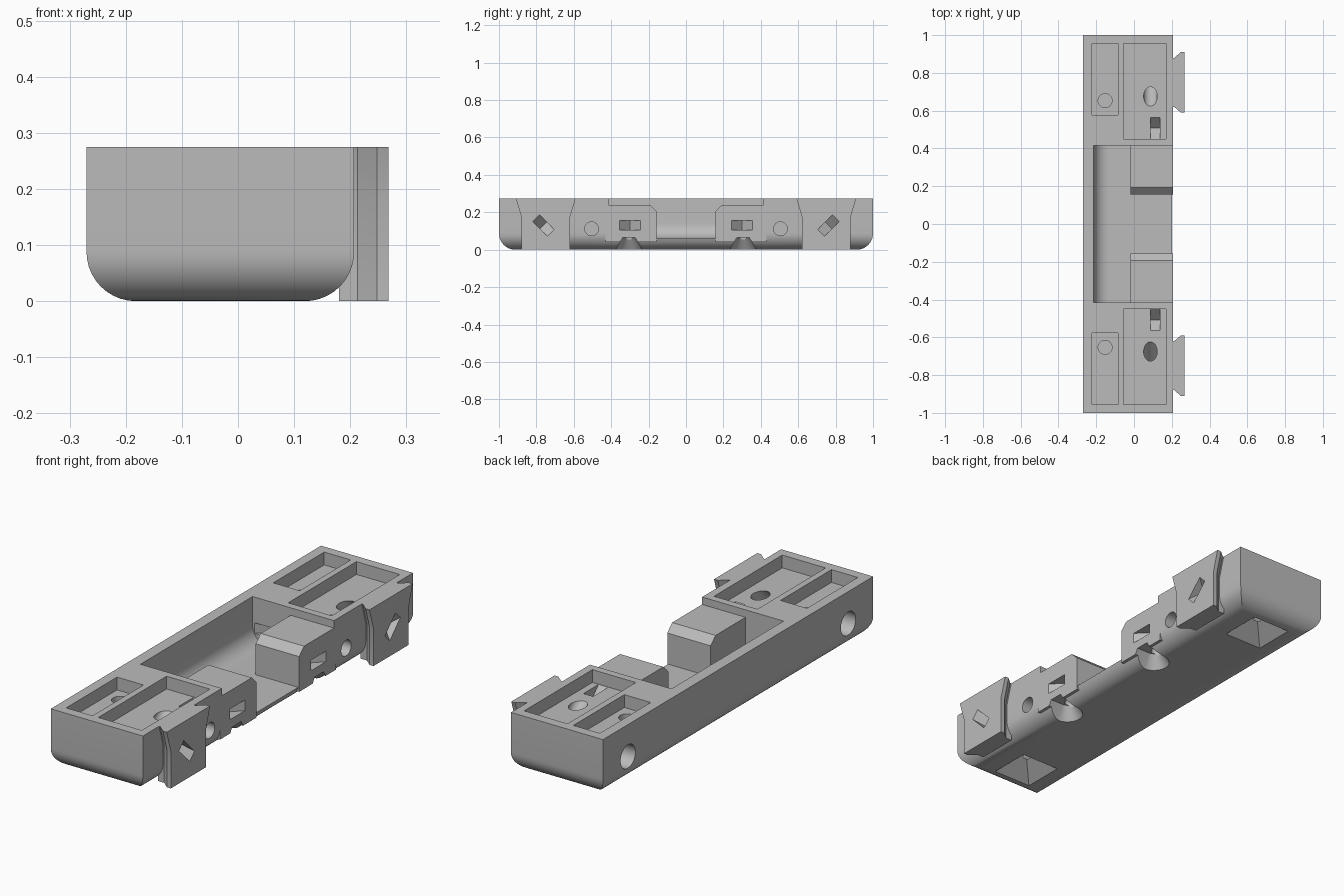
import bpy, bmesh, math
from mathutils import Vector, Matrix

old = bpy.data.objects.get("Cube")
if old:
    bpy.data.objects.remove(old, do_unlink=True)

grey = bpy.data.materials.new("plain grey")
grey.use_nodes = True
grey.diffuse_color = (0.5, 0.5, 0.5, 1)
grey.node_tree.nodes["Principled BSDF"].inputs["Base Color"].default_value = (0.5, 0.5, 0.5, 1)


def finish(bm, name):
    bmesh.ops.recalc_face_normals(bm, faces=bm.faces)
    mesh = bpy.data.meshes.new(name)
    bm.to_mesh(mesh)
    bm.free()
    mesh.materials.append(grey)
    ob = bpy.data.objects.new(name, mesh)
    bpy.context.collection.objects.link(ob)
    return ob


def loft(name, rings):
    """Solid through matching rings of points, capped at both ends."""
    bm = bmesh.new()
    rows = [[bm.verts.new(p) for p in ring] for ring in rings]
    n = len(rows[0])
    bm.faces.new(rows[0])
    bm.faces.new(rows[-1])
    for a, b in zip(rows, rows[1:]):
        for i in range(n):
            bm.faces.new((a[i], a[(i + 1) % n], b[(i + 1) % n], b[i]))
    return finish(bm, name)


def box(name, x, y, z):
    return loft(name, [[(x[0], y[0], h), (x[1], y[0], h), (x[1], y[1], h), (x[0], y[1], h)] for h in z])


def rod(name, start, end, r):
    a, b = Vector(start), Vector(end)
    turn = (b - a).to_track_quat('Z', 'Y').to_matrix().to_4x4()
    bm = bmesh.new()
    bmesh.ops.create_cone(bm, cap_ends=True, segments=32, radius1=r, radius2=r,
                          depth=(b - a).length, matrix=Matrix.Translation((a + b) / 2) @ turn)
    return finish(bm, name)


def v_notch(name, centre, along, inward):
    """V-shaped slot sunk into a face."""
    c, u, n = Vector(centre), Vector(along).normalized() * 0.056, Vector(inward)
    side = u.cross(n).normalized() * 0.025
    ring = [c + u - n * 0.01, c + u, c + n * 0.056, c - u, c - u - n * 0.01]
    return loft(name, [[p + side for p in ring], [p - side for p in ring]])


def combine(tool, operation='DIFFERENCE'):
    mod = body.modifiers.new(tool.name, 'BOOLEAN')
    mod.operation, mod.solver, mod.object = operation, 'EXACT', tool
    bpy.context.view_layer.objects.active = body
    bpy.ops.object.modifier_apply(modifier=mod.name)
    bpy.data.objects.remove(tool, do_unlink=True)


# Main body, rounded along the back, ends and underside
XB, XF, TOP, FLOOR = -0.27, 0.207, 0.275, 0.06
bm = bmesh.new()
bmesh.ops.create_cube(bm, size=1)
for v in bm.verts:
    v.co = (XF if v.co.x > 0 else XB, 2 * v.co.y, TOP if v.co.z > 0 else 0)
rounded = []
for e in bm.edges:
    a, b = e.verts[0].co, e.verts[1].co
    vertical_back = a.x == b.x == XB and a.z != b.z
    under = a.z == b.z == 0 and not a.x == b.x == XF
    if vertical_back or under:
        rounded.append(e)
bmesh.ops.bevel(bm, geom=rounded, offset=0.088, segments=10, profile=0.5, affect='EDGES')
body = finish(bm, "mounting_bracket")

# Chamfer under the joint face
combine(loft("chamfer", [[(0.188, y, -0.001), (0.22, y, -0.001), (0.22, y, 0.031)] for y in (-1.1, 1.1)]))

# Central tray with a curved back floor
R = 0.08
profile = [(-0.215, 0.4), (0.3, 0.4), (0.3, FLOOR)]
for i in range(11):
    t = math.radians(270 - 9 * i)
    profile.append((-0.215 + R + R * math.cos(t), FLOOR + R + R * math.sin(t)))
combine(loft("tray", [[(x, y, z) for x, z in profile] for y in (-0.415, 0.415)]))

for s in (1, -1):
    # Chamfered block at each end of the tray
    section = [(0.43, 0.04), (0.157, 0.04), (0.157, 0.205), (0.193, 0.24), (0.43, 0.24)]
    combine(loft("tray_block", [[(x, s * y, z) for y, z in section] for x in (-0.018, XF)]), 'UNION')

    # Dovetail tongue, flared towards its top
    rings = []
    for z, w in ((0, 0.13), (0.175, 0.13), (TOP, 0.16)):
        half = [(0.18, w - 0.03), (0.213, w - 0.03), (0.248, w), (0.268, w)]
        outline = half + [(x, -y) for x, y in reversed(half)]
        rings.append([(x, s * 0.75 + y, z) for x, y in outline])
    combine(loft("dovetail", rings), 'UNION')

    # Recesses in the top face
    combine(box("large_recess", (-0.055, 0.17), (s * 0.45, s * 0.955), (0.215, 0.4)))
    combine(box("small_recess", (-0.222, -0.085), (s * 0.578, s * 0.955), (0.215, 0.4)))

    # Round bores
    combine(rod("small_recess_bore", (-0.153, s * 0.653, 0.3), (-0.153, s * 0.653, 0.11), 0.037))
    combine(rod("front_bore", (0.3, s * 0.505, 0.112), (0.1, s * 0.505, 0.112), 0.037))
    combine(rod("back_bore", (-0.4, s * 0.815, 0.125), (-0.04, s * 0.815, 0.125), 0.055))
    combine(rod("slanted_bore", (0.087, s * 0.635, 0.255), (0.087, s * 0.79, 0.1), 0.036))

    # V-shaped slots
    combine(v_notch("block_notch", (XF, s * 0.3, 0.13), (0, 1, 0), (-1, 0, 0)))
    combine(v_notch("dovetail_notch", (0.268, s * 0.762, 0.13), (0, s, 1), (-1, 0, 0)))
    combine(v_notch("recess_notch", (0.112, s * 0.507, 0.215), (0, 1, 0), (0, 0, -1)))
    combine(v_notch("tray_wall_notch", (-0.15, s * 0.415, 0.13), (1, 0, 0), (0, s, 0)))

    # Pyramid sinks underneath
    rings = []
    for z, h in ((-0.01, 0.1), (0, 0.1), (0.085, 0.004)):
        rings.append([(-0.045 + h * i, s * 0.815 + h * j, z) for i, j in ((-1, -1), (1, -1), (1, 1), (-1, 1))])
    combine(loft("pyramid_sink", rings))

    # Flared round-ended notch underneath, with a small bore
    rings = []
    for z, r in ((-0.008, 0.076), (0.065, 0.033)):
        arc = [math.radians(90 + 12 * i) for i in range(16)]
        ring = [(0.14 + r * math.cos(t), s * 0.305 + r * math.sin(t), z) for t in arc]
        rings.append(ring + [(0.3, s * 0.305 - r, z), (0.3, s * 0.305 + r, z)])
    combine(loft("under_notch", rings))
    combine(rod("under_bore", (0.125, s * 0.305, 0.05), (0.125, s * 0.305, 0.1), 0.024))

# Smooth curved faces, keep edges sharp
bpy.ops.object.select_all(action='DESELECT')
body.select_set(True)
bpy.context.view_layer.objects.active = body
bpy.ops.object.shade_smooth_by_angle(angle=math.radians(30))
